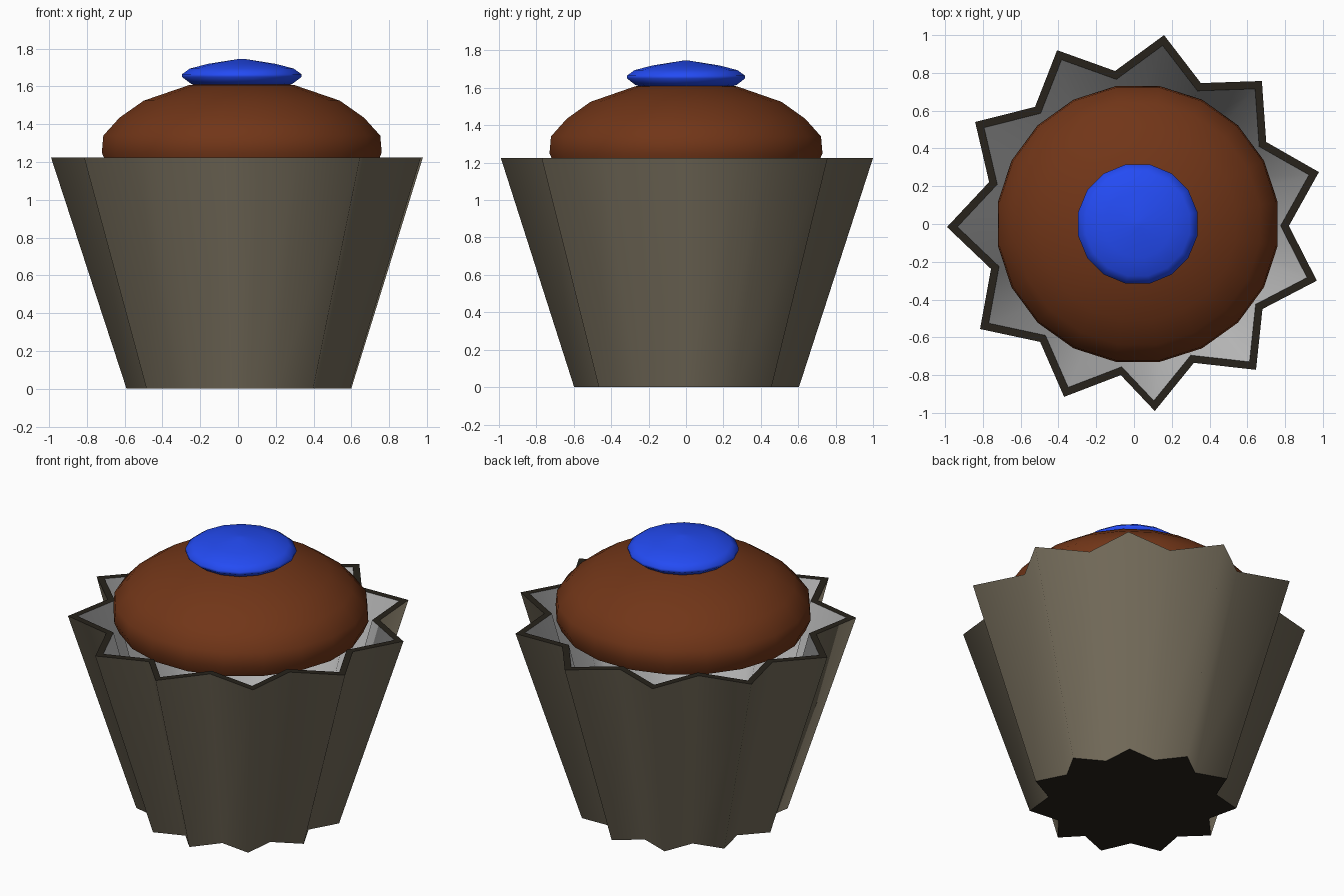
import bpy, bmesh, math

if "Cube" in bpy.data.objects:
    bpy.data.objects.remove(bpy.data.objects["Cube"])

def material(name, rgb):
    m = bpy.data.materials.new(name)
    m.diffuse_color = (*rgb, 1)
    m.use_nodes = True
    m.node_tree.nodes["Principled BSDF"].inputs["Base Color"].default_value = m.diffuse_color
    return m

PAPER = material("paper", (0.17, 0.145, 0.10))
DARK = material("dark_paper", (0.02, 0.016, 0.011))
CAKE = material("cake", (0.165, 0.036, 0.009))
BLUE = material("blue", (0.017, 0.07, 0.9))

def loft(name, rings, mat=None, smooth=False, cap_start=False, cap_end=False):
    """Skin a list of closed rings that all have the same point count."""
    bm = bmesh.new()
    loops = [[bm.verts.new(p) for p in ring] for ring in rings]
    n = len(loops[0])
    for a, b in zip(loops, loops[1:]):
        for i in range(n):
            j = (i + 1) % n
            bm.faces.new((a[i], a[j], b[j], b[i]))
    if cap_start:
        bm.faces.new(loops[0][::-1])
    if cap_end:
        bm.faces.new(loops[-1])
    for f in bm.faces:
        f.smooth = smooth
    me = bpy.data.meshes.new(name)
    bm.to_mesh(me)
    bm.free()
    ob = bpy.data.objects.new(name, me)
    bpy.context.collection.objects.link(ob)
    if mat:
        me.materials.append(mat)
    return ob

# Hand-cut star outline of the wrapper, counter-clockwise (tip, notch, ...)
STAR = [(.979, .275), (.70, .434), (.677, .757), (.354, .746), (.159, 1.0), (-.10, .81),
        (-.407, .92), (-.524, .62), (-.841, .54), (-.767, .222), (-.99, -.016), (-.757, -.238),
        (-.815, -.556), (-.497, -.624), (-.37, -.915), (-.07, -.80), (.11, -.99), (.317, -.735),
        (.646, -.772), (.68, -.45), (.968, -.30), (.82, -.01)]

def star(scale, z):
    return [(x * scale + 0.02 * (1 - scale), y * scale, z) for x, y in STAR]

def disc(r, z, sides, cx=0.02, squash=0.985):
    step = 2 * math.pi / sides
    return [(cx + r * math.cos((i + .5) * step), r * squash * math.sin((i + .5) * step), z)
            for i in range(sides)]

TOP = 1.225

# Wrapper: outer wall, inner wall, rim and base
loft("wrapper_outer", [star(.604, 0), star(1, TOP)], PAPER, True)
loft("wrapper_inner", [star(.945, TOP), star(.56, .02)], None, True)
loft("wrapper_rim", [star(1, TOP), star(.945, TOP)], DARK)
loft("wrapper_base", [star(.56, 0.02), star(.56, 0), star(.604, 0)][1:], DARK, cap_start=True)

# Cake dome
dome = [(.72, 1.18), (.75, 1.25), (.742, 1.34), (.655, 1.435), (.525, 1.525), (.28, 1.608), (.12, 1.62)]
loft("cake_dome", [disc(r, z, 20) for r, z in dome], CAKE, True, cap_end=True)

# Flattened blue topping
berry = [(.24, 1.605), (.275, 1.615), (.322, 1.65), (.322, 1.665), (.28, 1.695),
         (.18, 1.72), (.02, 1.745)]
loft("topping", [disc(r, z, 16, .02, 1) for r, z in berry], BLUE, True, cap_start=True, cap_end=True)
